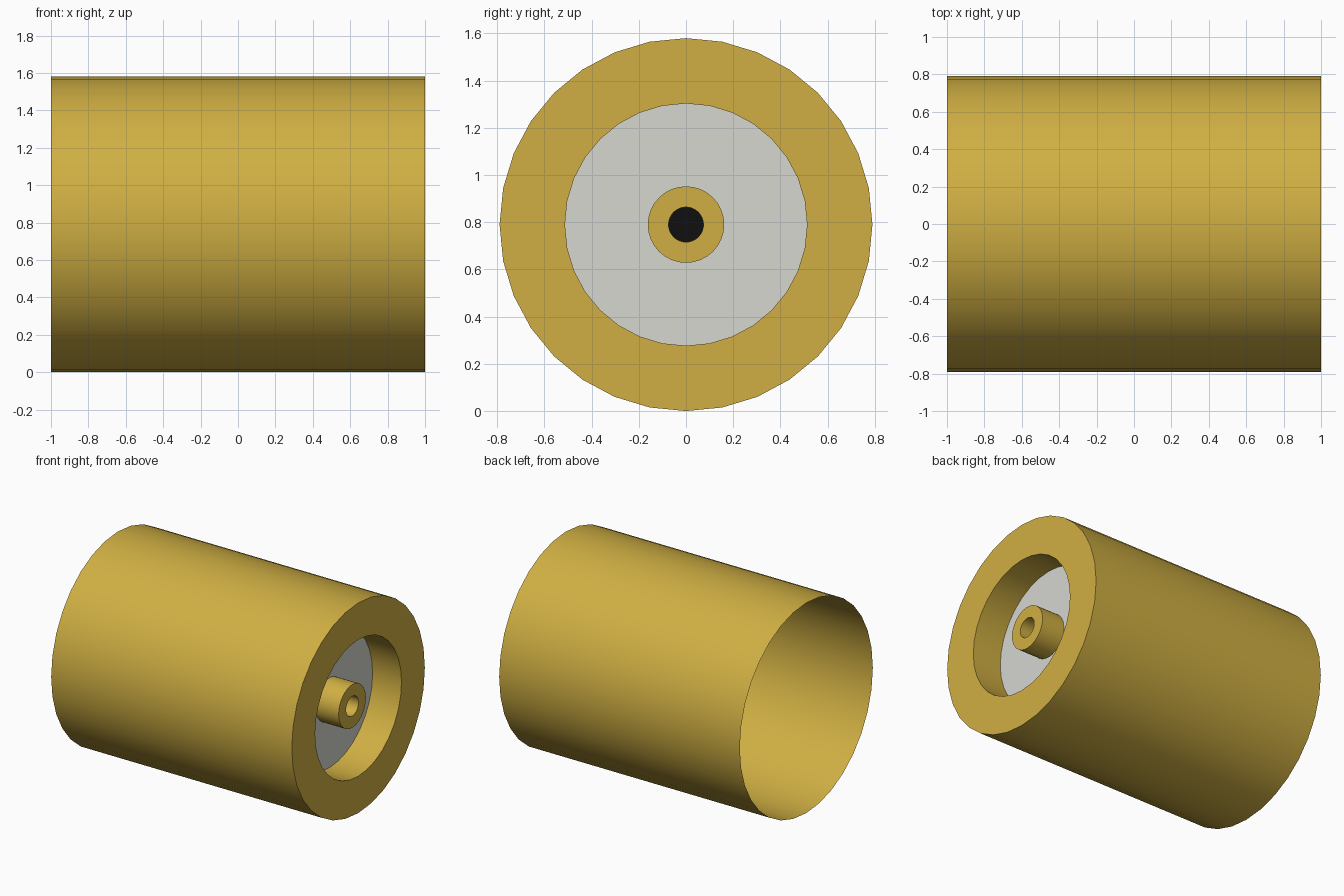
import bpy
import bmesh
import math

cube = bpy.data.objects.get("Cube")
if cube:
    bpy.data.objects.remove(cube, do_unlink=True)

SIDES = 32
RADIUS = 0.79       # casing
RECESS = 0.513      # opening in the end face
HUB = 0.162
BORE = 0.074
END, HUB_END, FLOOR = 1.0, 0.95, 0.76   # positions along x


def material(name, colour):
    mat = bpy.data.materials.new(name)
    mat.use_nodes = True
    mat.diffuse_color = (*colour, 1)
    bsdf = next(n for n in mat.node_tree.nodes if n.type == "BSDF_PRINCIPLED")
    bsdf.inputs["Base Color"].default_value = (*colour, 1)
    return mat


gold = material("gold", (0.63, 0.43, 0.056))
silver = material("silver", (0.67, 0.68, 0.63))
black = material("black", (0.005, 0.005, 0.005))


def lathe(name, profile, mat):
    """Turn an (x, radius) profile around the long axis of the model."""
    bm = bmesh.new()
    rings = []
    for x, r in profile:
        ring = []
        for i in range(SIDES):
            a = math.tau * i / SIDES
            ring.append(bm.verts.new((x, r * math.cos(a), RADIUS + r * math.sin(a))))
        rings.append(ring)
    for near, far in zip(rings, rings[1:]):
        for i in range(SIDES):
            j = (i + 1) % SIDES
            bm.faces.new((near[i], near[j], far[j], far[i]))
    if len(rings) == 1:
        bm.faces.new(rings[0])
    mesh = bpy.data.meshes.new(name)
    bm.to_mesh(mesh)
    bm.free()
    mesh.materials.append(mat)
    obj = bpy.data.objects.new(name, mesh)
    bpy.context.collection.objects.link(obj)
    bpy.ops.object.select_all(action="DESELECT")
    obj.select_set(True)
    bpy.context.view_layer.objects.active = obj
    bpy.ops.object.shade_smooth_by_angle(angle=math.radians(30))
    return obj


# Thin casing, open at the far end, with its rim face and recess wall
lathe("casing", [(-END, RADIUS), (END, RADIUS), (END, RECESS), (FLOOR, RECESS)], gold)

# Plate at the bottom of the recess
lathe("recess_plate", [(FLOOR, RECESS), (FLOOR, HUB)], silver)

# Hollow hub standing on the plate
lathe("hub", [(FLOOR, HUB), (HUB_END, HUB), (HUB_END, BORE), (FLOOR, BORE)], gold)
lathe("hub_base", [(FLOOR, HUB), (FLOOR, BORE)], silver)

# Dark bottom of the bore
lathe("bore_bottom", [(FLOOR, BORE)], black)
